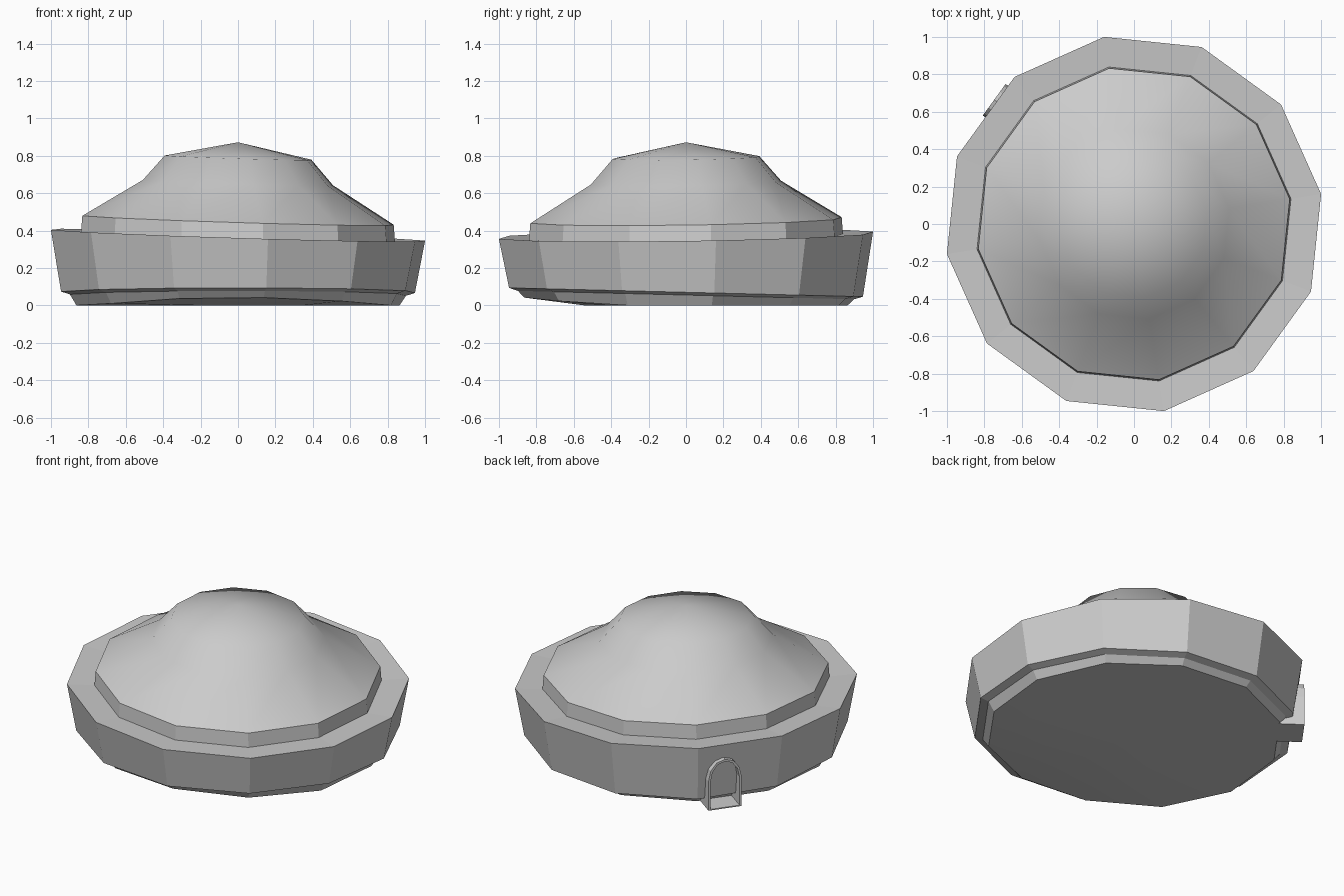
import bpy, bmesh
from math import cos, sin, pi, radians
from mathutils import Matrix, Vector

if "Cube" in bpy.data.objects:
    bpy.data.objects.remove(bpy.data.objects["Cube"], do_unlink=True)

SIDES = 12
TURN = radians(9.1)

grey = bpy.data.materials.new("plain grey")
grey.use_nodes = True
grey.diffuse_color = (0.6, 0.6, 0.6, 1)
grey.node_tree.nodes["Principled BSDF"].inputs["Base Color"].default_value = (0.6, 0.6, 0.6, 1)


def finish(name, bm):
    bmesh.ops.recalc_face_normals(bm, faces=bm.faces)
    mesh = bpy.data.meshes.new(name)
    bm.to_mesh(mesh)
    bm.free()
    mesh.materials.append(grey)
    obj = bpy.data.objects.new(name, mesh)
    bpy.context.collection.objects.link(obj)
    return obj


def roof_tilt(x, y):
    return -0.031 * x + 0.015 * y


def floor_tilt(x, y):
    return -0.025 * y


def base_tilt(x, y):
    # underside lifts toward the front edge
    return max(0.0, -0.1 * (y + 0.45))


def ring(bm, radius, height, tilt):
    verts = []
    for i in range(SIDES):
        a = TURN + 2 * pi * i / SIDES
        x, y = radius * cos(a), radius * sin(a)
        verts.append(bm.verts.new((x, y, height + tilt(x, y))))
    return verts


def bridge(bm, lower, upper, smooth=False):
    for i in range(SIDES):
        j = (i + 1) % SIDES
        bm.faces.new((lower[i], lower[j], upper[j], upper[i])).smooth = smooth


def cap(bm, loop, height):
    tip = bm.verts.new((0, 0, height))
    for i in range(SIDES):
        bm.faces.new((loop[i], loop[(i + 1) % SIDES], tip)).smooth = True


# faceted bowl with a flat rim
bm = bmesh.new()
profile = [(0.875, 0.0, base_tilt), (0.91, 0.055, floor_tilt), (0.958, 0.07, floor_tilt),
           (1.013, 0.375, roof_tilt), (0.85, 0.365, roof_tilt)]
rings = [ring(bm, *p) for p in profile]
for lower, upper in zip(rings, rings[1:]):
    bridge(bm, lower, upper)
inner = ring(bm, 0.55, 0.0, lambda x, y: 0.0)
bridge(bm, rings[0], inner, True)
cap(bm, inner, 0.0)
finish("bowl", bm)

# short upright band between rim and roof
bm = bmesh.new()
bridge(bm, ring(bm, 0.85, 0.365, roof_tilt), ring(bm, 0.843, 0.455, roof_tilt))
finish("roof_band", bm)

# smooth domed roof
bm = bmesh.new()
profile = [(0.843, 0.455), (0.515, 0.656), (0.397, 0.79)]
rings = [ring(bm, r, z, roof_tilt) for r, z in profile]
for lower, upper in zip(rings, rings[1:]):
    bridge(bm, lower, upper, True)
cap(bm, rings[-1], 0.872)
finish("domed_roof", bm)

# arched doorway set into one wall panel
HALF, SPRING, TOP, WALL = 0.104, 0.19, 0.32, 0.014
facing = TURN + radians(135)
outward = Vector((cos(facing), sin(facing), 0))
across = Vector((sin(facing), -cos(facing), 0))


def arch(bm, inset, depth):
    outline = [(-HALF + inset, inset * 0.5)]
    for i in range(7):
        a = pi - pi * i / 6
        outline.append(((HALF - inset) * cos(a), SPRING + (TOP - SPRING - inset) * sin(a)))
    outline.append((HALF - inset, inset * 0.5))
    return [bm.verts.new(outward * depth + across * (u + 0.10) + Vector((0, 0, z)))
            for u, z in outline]


bm = bmesh.new()
loops = [arch(bm, 0, 0.84), arch(bm, 0, 0.995), arch(bm, WALL, 0.995), arch(bm, WALL, 0.84)]
count = len(loops[0])
for a, b in zip(loops, loops[1:] + loops[:1]):
    for i in range(count):
        j = (i + 1) % count
        bm.faces.new((a[i], a[j], b[j], b[i]))
finish("arched_doorway", bm)
